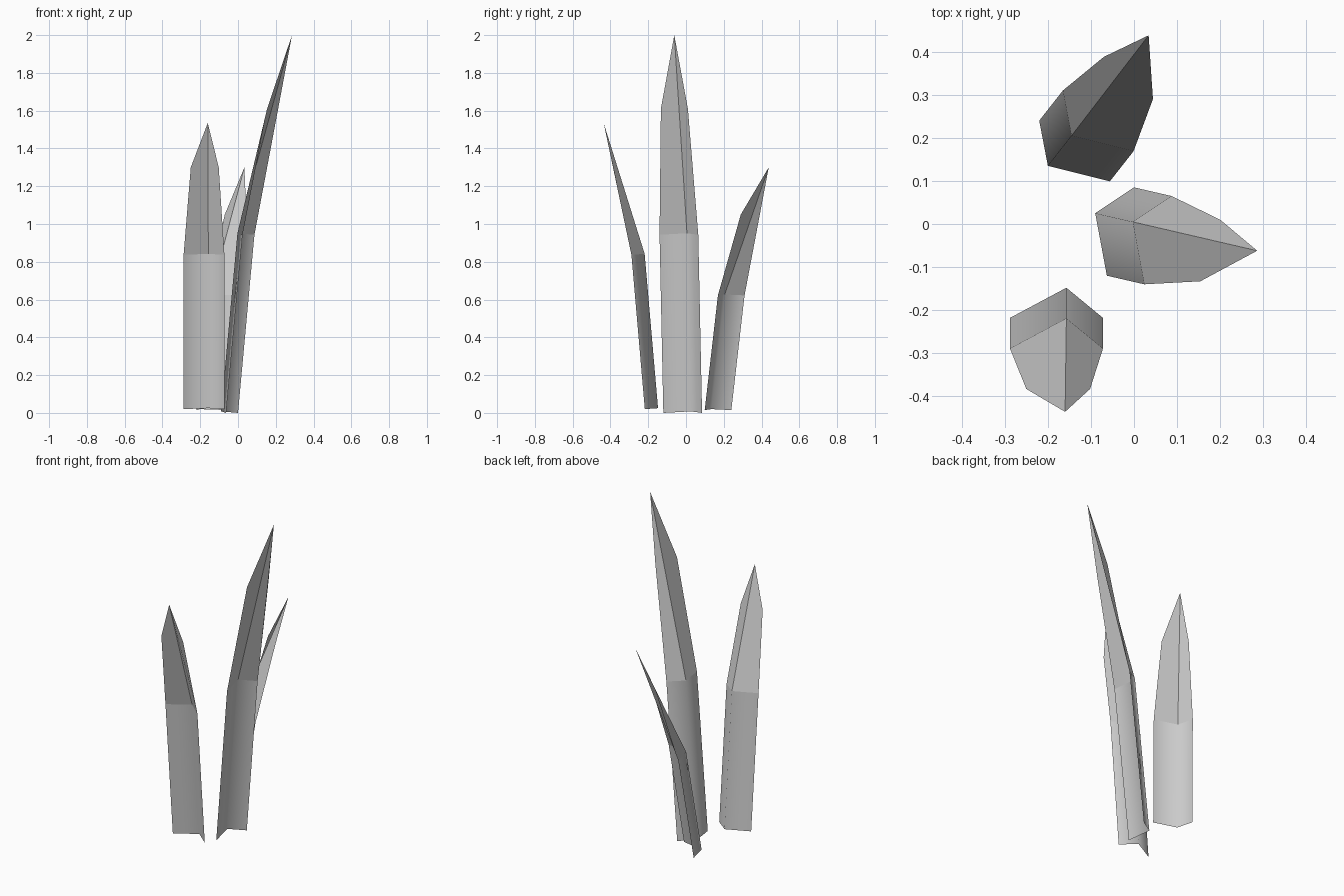
import bpy, bmesh
from mathutils import Vector

if "Cube" in bpy.data.objects:
    bpy.data.objects.remove(bpy.data.objects["Cube"])


def blade(name, base, lean, shoulders, tip):
    """Folded leaf sheet: base = (edge, spine, edge), extruded along lean, then tapering to a tip."""
    bm = bmesh.new()
    low = [bm.verts.new(p) for p in base]
    mid = [bm.verts.new(Vector(p) + Vector(lean)) for p in base]
    sh = [bm.verts.new(p) for p in shoulders]
    top = bm.verts.new(tip)
    # stalk: two panels shaded softly across the fold
    stalk = [bm.faces.new((low[i], low[i + 1], mid[i + 1], mid[i])) for i in (0, 1)]
    for f in stalk:
        f.smooth = True
    # pointed upper part: two flat panels meeting at the spine
    bm.faces.new((mid[0], mid[1], top, sh[0]))
    bm.faces.new((mid[1], mid[2], sh[1], top))
    fold = bm.edges.get((low[1], mid[1]))
    for e in bm.edges:
        e.smooth = e is fold or e == fold
    me = bpy.data.meshes.new(name)
    bm.to_mesh(me)
    bm.free()
    obj = bpy.data.objects.new(name, me)
    bpy.context.collection.objects.link(obj)
    return obj


# tall middle leaf, leaning right
blade("tall_leaf",
      [(0.0, 0.085, 0.0), (-0.09, 0.025, 0.008), (-0.063, -0.12, 0.0)],
      (0.087, -0.02, 0.943),
      [(0.20, 0.01, 1.61), (0.154, -0.133, 1.61)], (0.286, -0.062, 2.0))

# short back leaf, leaning back and right
blade("back_leaf",
      [(-0.22, 0.24, 0.015), (-0.20, 0.135, 0.02), (-0.056, 0.099, 0.015)],
      (0.055, 0.07, 0.607),
      [(-0.07, 0.388, 1.05), (0.044, 0.29, 1.05)], (0.034, 0.438, 1.30))

# medium front leaf, leaning forward
blade("front_leaf",
      [(-0.072, -0.218, 0.02), (-0.157, -0.148, 0.025), (-0.288, -0.218, 0.02)],
      (0.0, -0.071, 0.817),
      [(-0.102, -0.383, 1.30), (-0.25, -0.383, 1.30)], (-0.16, -0.436, 1.535))
